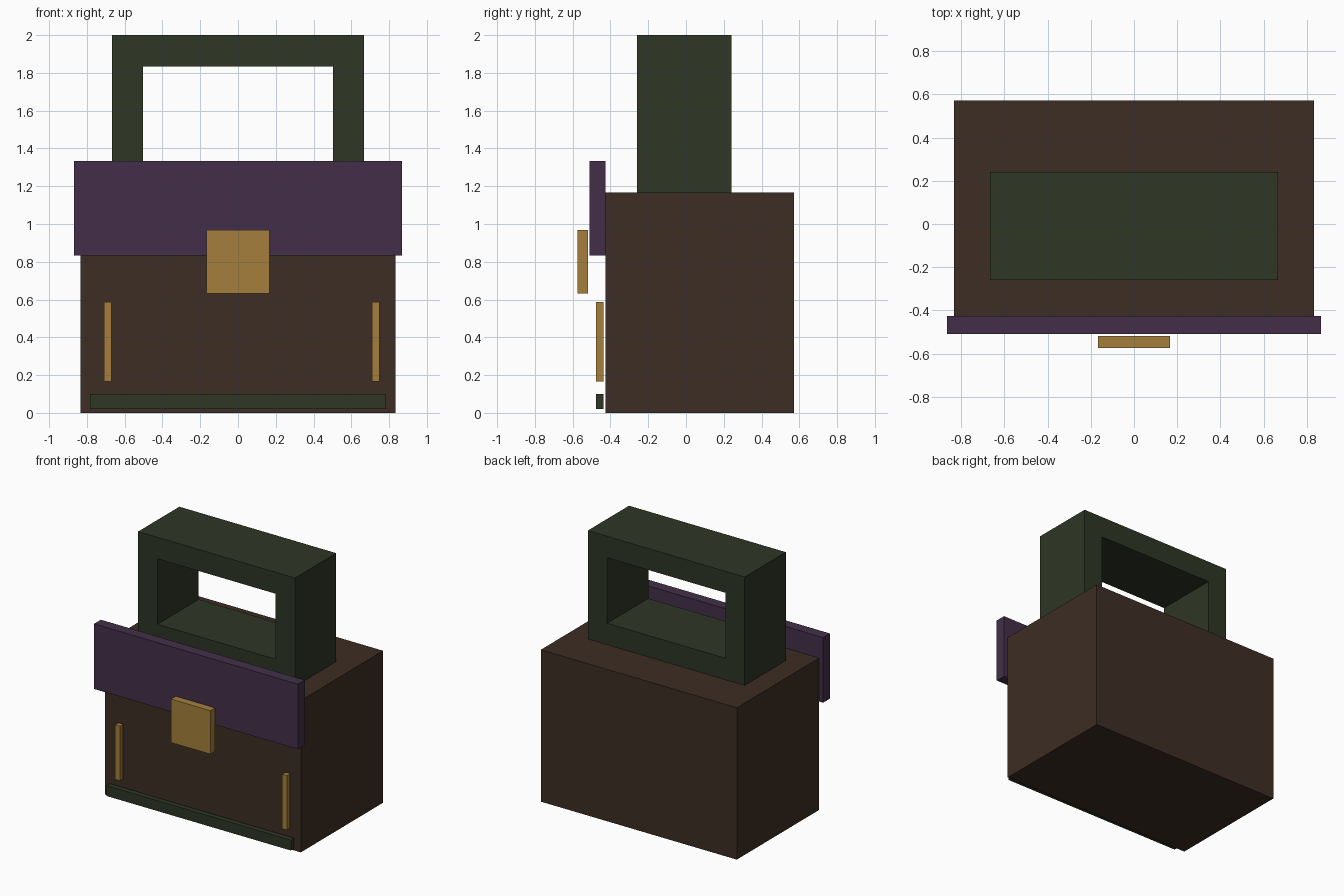
import bpy
import bmesh

if "Cube" in bpy.data.objects:
    bpy.data.objects.remove(bpy.data.objects["Cube"], do_unlink=True)


def material(name, rgb):
    """Flat material from 8-bit sRGB values."""
    linear = [((c / 255 + 0.055) / 1.055) ** 2.4 for c in rgb]
    mat = bpy.data.materials.new(name)
    mat.use_nodes = True
    mat.diffuse_color = (*linear, 1)
    mat.node_tree.nodes["Principled BSDF"].inputs["Base Color"].default_value = (*linear, 1)
    return mat


brown = material("dark brown leather", (61, 45, 36))
purple = material("dark purple leather", (67, 47, 72))
green = material("dark green leather", (46, 54, 37))
gold = material("dull gold", (166, 127, 60))


def finish(name, bm, mat):
    bmesh.ops.recalc_face_normals(bm, faces=bm.faces)
    mesh = bpy.data.meshes.new(name)
    bm.to_mesh(mesh)
    bm.free()
    mesh.materials.append(mat)
    obj = bpy.data.objects.new(name, mesh)
    bpy.context.collection.objects.link(obj)


def box(name, x, y, z, mat):
    """Box given by its (min, max) range on each axis."""
    bm = bmesh.new()
    bmesh.ops.create_cube(bm, size=1)
    for v in bm.verts:
        v.co = [r[0] if c < 0 else r[1] for c, r in zip(v.co, (x, y, z))]
    finish(name, bm, mat)


def frame(name, x, y, z, width, mat):
    """Rectangular frame with an opening running along y."""
    bm = bmesh.new()

    def ring(inset):
        x0, x1, z0, z1 = x[0] + inset, x[1] - inset, z[0] + inset, z[1] - inset
        return [bm.verts.new((a, y[0], b))
                for a, b in ((x0, z0), (x1, z0), (x1, z1), (x0, z1))]

    outer, inner = ring(0), ring(width)
    faces = []
    for i in range(4):
        j = (i + 1) % 4
        faces.append(bm.faces.new((outer[i], outer[j], inner[j], inner[i])))
    # Keep the front faces and extrude a copy to the back
    result = bmesh.ops.extrude_face_region(bm, geom=faces, use_keep_orig=True)
    moved = [g for g in result["geom"] if isinstance(g, bmesh.types.BMVert)]
    bmesh.ops.translate(bm, verts=moved, vec=(0, y[1] - y[0], 0))
    finish(name, bm, mat)


# Bag body, flap and handle
box("body", (-0.833, 0.833), (-0.427, 0.573), (0, 1.167), brown)
box("flap", (-0.867, 0.867), (-0.51, -0.427), (0.833, 1.333), purple)
frame("handle", (-0.667, 0.667), (-0.26, 0.24), (1.167, 2.0), 0.165, green)

# Clasp and front trim
box("clasp", (-0.167, 0.167), (-0.575, -0.518), (0.633, 0.967), gold)
trim_y = (-0.477, -0.437)
box("bottom_trim", (-0.783, 0.783), trim_y, (0.02, 0.1), green)
for side, x in (("right", -0.71), ("left", 0.71)):
    box(side + "_strip", (x, x + 0.04), trim_y, (0.167, 0.587), gold)
